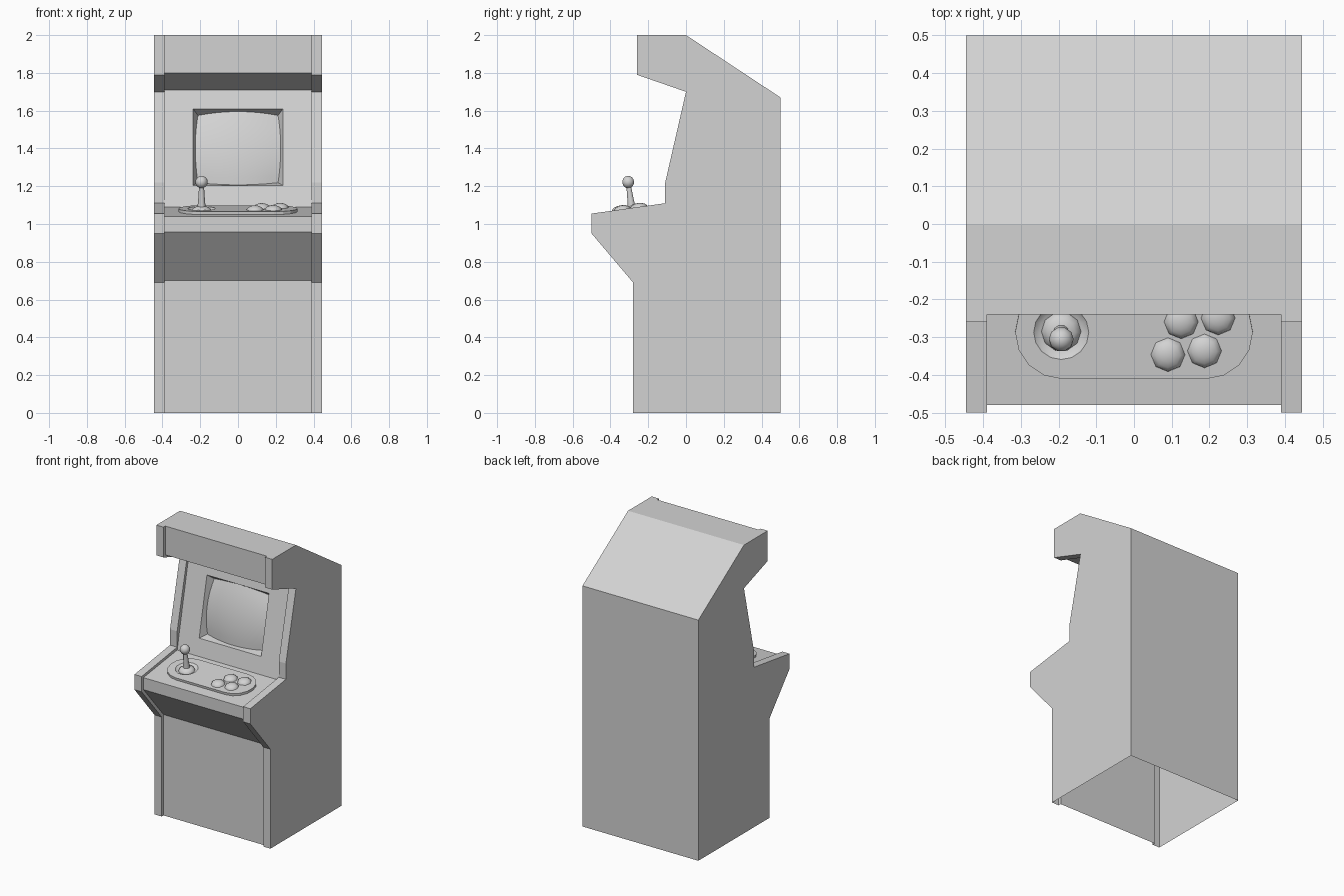
import bpy, bmesh, math
from mathutils import Matrix, Vector

cube = bpy.data.objects.get("Cube")
if cube:
    bpy.data.objects.remove(cube, do_unlink=True)

grey = bpy.data.materials.new("plain_grey")
grey.use_nodes = True
COLOUR = (0.65, 0.65, 0.65, 1)
grey.diffuse_color = COLOUR
grey.node_tree.nodes["Principled BSDF"].inputs["Base Color"].default_value = COLOUR


def make_object(name, bm, matrix=None, smooth=None):
    bmesh.ops.remove_doubles(bm, verts=bm.verts, dist=0.0005)
    bmesh.ops.recalc_face_normals(bm, faces=bm.faces)
    mesh = bpy.data.meshes.new(name)
    bm.to_mesh(mesh)
    bm.free()
    mesh.materials.append(grey)
    obj = bpy.data.objects.new(name, mesh)
    bpy.context.collection.objects.link(obj)
    if matrix:
        obj.matrix_world = matrix
    bpy.ops.object.select_all(action='DESELECT')
    obj.select_set(True)
    bpy.context.view_layer.objects.active = obj
    if smooth:
        bpy.ops.object.shade_smooth_by_angle(angle=math.radians(smooth))
    return obj


def add_face(bm, points):
    return bm.faces.new([bm.verts.new(p) for p in points])


def lathe(name, profile, sides, matrix, smooth=60):
    bm = bmesh.new()
    ring = [2 * math.pi * i / sides for i in range(sides + 1)]
    for (r0, z0), (r1, z1) in zip(profile, profile[1:]):
        for a, b in zip(ring, ring[1:]):
            pts = [(r0, z0, a), (r0, z0, b), (r1, z1, b), (r1, z1, a)]
            if r0 == 0:
                pts.pop(0)
            if r1 == 0:
                pts.pop()
            add_face(bm, [(r * math.cos(t), r * math.sin(t), z) for r, z, t in pts])
    return make_object(name, bm, matrix, smooth)


def dome(radius, height, base, steps=4):
    arc = [math.pi / 2 * i / steps for i in range(steps)]
    return [(radius * math.cos(a), base + height * math.sin(a)) for a in arc] + [(0, base + height)]


# Cabinet: outer side profile and the recessed centre profile, as (y, z)
WIDE, NARROW = 0.445, 0.39
outer = [(-.28, 0), (-.28, .69), (-.5, .95), (-.5, 1.055), (-.11, 1.11),
         (-.11, 1.22), (0, 1.7), (-.26, 1.79), (-.26, 2)]
inner = [(-.26, 0), (-.26, .7), (-.48, .957), (-.48, 1.04), (-.11, 1.09),
         (-.082, 1.22), (.02, 1.71), (-.24, 1.8), (-.24, 2)]
rear = [(0, 2), (.5, 1.67), (.5, 0)]
SCREEN_BOTTOM, SCREEN_TOP = 4, 6

bm = bmesh.new()
for s in (-1, 1):
    add_face(bm, [(s * WIDE, y, z) for y, z in outer + rear])
    for i in range(len(outer) - 1):
        (y0, z0), (y1, z1) = outer[i:i + 2]
        (v0, w0), (v1, w1) = inner[i:i + 2]
        add_face(bm, [(s * WIDE, y0, z0), (s * NARROW, y0, z0),
                      (s * NARROW, y1, z1), (s * WIDE, y1, z1)])
        add_face(bm, [(s * NARROW, y0, z0), (s * NARROW, v0, w0),
                      (s * NARROW, v1, w1), (s * NARROW, y1, z1)])
for i in range(len(inner) - 1):
    if not SCREEN_BOTTOM <= i < SCREEN_TOP:
        (y0, z0), (y1, z1) = inner[i:i + 2]
        add_face(bm, [(-NARROW, y0, z0), (NARROW, y0, z0), (NARROW, y1, z1), (-NARROW, y1, z1)])
for (y0, z0), (y1, z1) in zip(rear, rear[1:]):
    add_face(bm, [(-WIDE, y0, z0), (WIDE, y0, z0), (WIDE, y1, z1), (-WIDE, y1, z1)])
front_y, recess_y = outer[-1][0], inner[-1][0]
roof = [(WIDE, 0), (WIDE, front_y), (NARROW, front_y), (NARROW, recess_y)]
add_face(bm, [(x, y, 2) for x, y in roof] + [(-x, y, 2) for x, y in reversed(roof)])
make_object("cabinet", bm)

# Screen panel with a sloped bezel and a bulging screen
low, high = (Vector((0, *inner[i])) for i in (SCREEN_BOTTOM, SCREEN_TOP))
up = high - low
out = Vector((1, 0, 0)).cross(up).normalized()
if out.y > 0:
    out = -out


def on_panel(x, z, depth=0):
    return low + up * ((z - low.z) / up.z) + Vector((x, 0, 0)) + out * depth


def panel_edge(u, v):
    return on_panel(u * NARROW, (low.z + high.z) / 2 + v * (high.z - low.z) / 2)


def hole_edge(u, v):
    return on_panel(u * .238, 1.407 + v * .203)


def screen_point(u, v):
    return on_panel(u * (.212 + .014 * (1 - v * v)), 1.407 + v * (.178 + .016 * (1 - u * u)),
                    -.05 + .022 * (2 - u * u - v * v))


N = 10
ticks = [2 * i / N - 1 for i in range(N + 1)]
border = ([(t, -1) for t in ticks[:-1]] + [(1, t) for t in ticks[:-1]]
          + [(-t, 1) for t in ticks[:-1]] + [(-1, -t) for t in ticks[:-1]])
bm = bmesh.new()
for a, b in zip(border, border[1:] + border[:1]):
    for near, far in ((panel_edge, hole_edge), (hole_edge, screen_point)):
        add_face(bm, [near(*a), near(*b), far(*b), far(*a)])
for u0, u1 in zip(ticks, ticks[1:]):
    for v0, v1 in zip(ticks, ticks[1:]):
        add_face(bm, [screen_point(u0, v0), screen_point(u1, v0),
                      screen_point(u1, v1), screen_point(u0, v1)])
screen = make_object("screen_panel", bm, smooth=20)
if sum(p.normal.y * p.area for p in screen.data.polygons) > 0:
    screen.data.flip_normals()

# Tilted frame of the control deck
tilt = math.atan2(.05, .37)
deck = Matrix.Translation((0, -.285, 1.0664)) @ Matrix.Rotation(tilt, 4, 'X')
TOP = 0.016


def on_deck(x, y):
    return deck @ Matrix.Translation((x, y, 0))


# Control plate: a raised rounded slab with a dished hole for the stick
bm = bmesh.new()
outline = []
for s in (1, -1):
    for i in range(9):
        a = math.pi * i / 8 - math.pi / 2
        outline.append((s * (.19 + .125 * math.cos(a)), s * .125 * math.sin(a), -.004))
slab = add_face(bm, outline)
raised = bmesh.ops.extrude_face_region(bm, geom=[slab])["geom"]
bmesh.ops.translate(bm, vec=(0, 0, TOP + .004),
                    verts=[g for g in raised if isinstance(g, bmesh.types.BMVert)])
if slab.is_valid is False or slab not in bm.faces:
    add_face(bm, outline)
plate = make_object("control_plate", bm, deck)
STICK_X = -.193
cutter = lathe("dish_cutter", [(0, .003), (.058, .003), (.088, .029), (0, .029)], 16, on_deck(STICK_X, 0))
cutter.hide_render = True
bpy.context.view_layer.objects.active = plate
cut = plate.modifiers.new("dish", 'BOOLEAN')
cut.operation = 'DIFFERENCE'
cut.solver = 'EXACT'
cut.object = cutter
bpy.ops.object.modifier_apply(modifier=cut.name)
bpy.data.objects.remove(cutter, do_unlink=True)

# Joystick: dome, tapered shaft and ball
stick = on_deck(STICK_X, 0)
lathe("joystick_dome", dome(.053, .028, .002), 10, stick)
lathe("joystick_shaft", [(.022, .02), (.018, .06), (.013, .135)], 10, stick)
BALL = .033
ball = [(BALL * math.sin(math.pi * i / 8), .157 - BALL * math.cos(math.pi * i / 8)) for i in range(1, 8)]
lathe("joystick_ball", [(0, .157 - BALL)] + ball + [(0, .157 + BALL)], 10, stick)

# Four domed buttons
for i, (x, y) in enumerate([(.09, -.06), (.187, -.05), (.125, .028), (.223, .038)]):
    lathe(f"button_{i + 1}", dome(.046, .026, TOP - .002), 8, on_deck(x, y))
